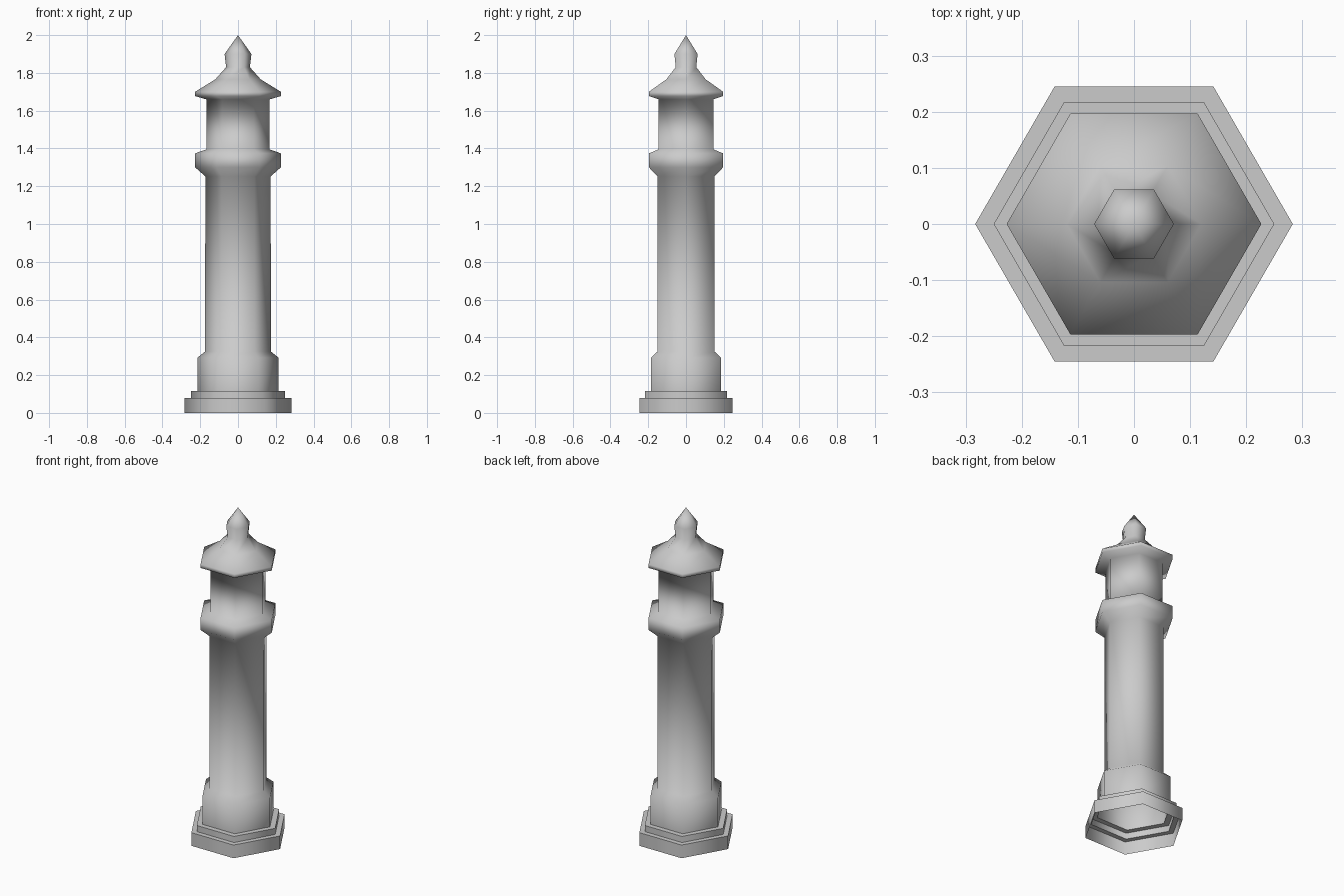
import bpy, bmesh, math

if "Cube" in bpy.data.objects:
    bpy.data.objects.remove(bpy.data.objects["Cube"])

SIDES = 6

stone = bpy.data.materials.new("grey stone")
stone.diffuse_color = (0.6, 0.6, 0.6, 1)
stone.use_nodes = True
stone.node_tree.nodes["Principled BSDF"].inputs["Base Color"].default_value = stone.diffuse_color


def hex_lathe(name, profile):
    """Spin a (corner radius, height) profile into an open six-sided shell."""
    bm = bmesh.new()
    rings = []
    for r, z in profile:
        if r == 0:
            rings.append([bm.verts.new((0, 0, z))] * SIDES)
        else:
            rings.append([bm.verts.new((r * math.cos(i * math.tau / SIDES),
                                        r * math.sin(i * math.tau / SIDES), z))
                          for i in range(SIDES)])
    for low, high in zip(rings, rings[1:]):
        for i in range(SIDES):
            j = (i + 1) % SIDES
            corners = [low[i], low[j], high[j], high[i]]
            bm.faces.new(list(dict.fromkeys(corners)))
    mesh = bpy.data.meshes.new(name)
    bm.to_mesh(mesh)
    bm.free()
    mesh.materials.append(stone)
    obj = bpy.data.objects.new(name, mesh)
    bpy.context.collection.objects.link(obj)
    # Soft corners around the column, crisp right-angle ledges
    bpy.ops.object.select_all(action='DESELECT')
    obj.select_set(True)
    bpy.context.view_layer.objects.active = obj
    bpy.ops.object.shade_smooth_by_angle(angle=math.radians(80))
    return obj


# Stepped base, hollow and open underneath
hex_lathe("stepped_base", [
    (0.283, 0.0), (0.283, 0.08), (0.25, 0.08), (0.25, 0.117), (0.215, 0.117)])

# Pedestal, shaft, gallery, lantern room, roof and pointed finial
hex_lathe("tower", [
    (0.215, 0.117), (0.215, 0.292), (0.174, 0.325),    # pedestal
    (0.173, 1.252),                                    # shaft
    (0.227, 1.30), (0.227, 1.374), (0.168, 1.395),     # gallery
    (0.168, 1.66),                                     # lantern room
    (0.227, 1.677), (0.227, 1.70),                     # eave
    (0.12, 1.766), (0.063, 1.83),                      # flared roof
    (0.071, 1.90), (0, 2.0)])                          # finial
